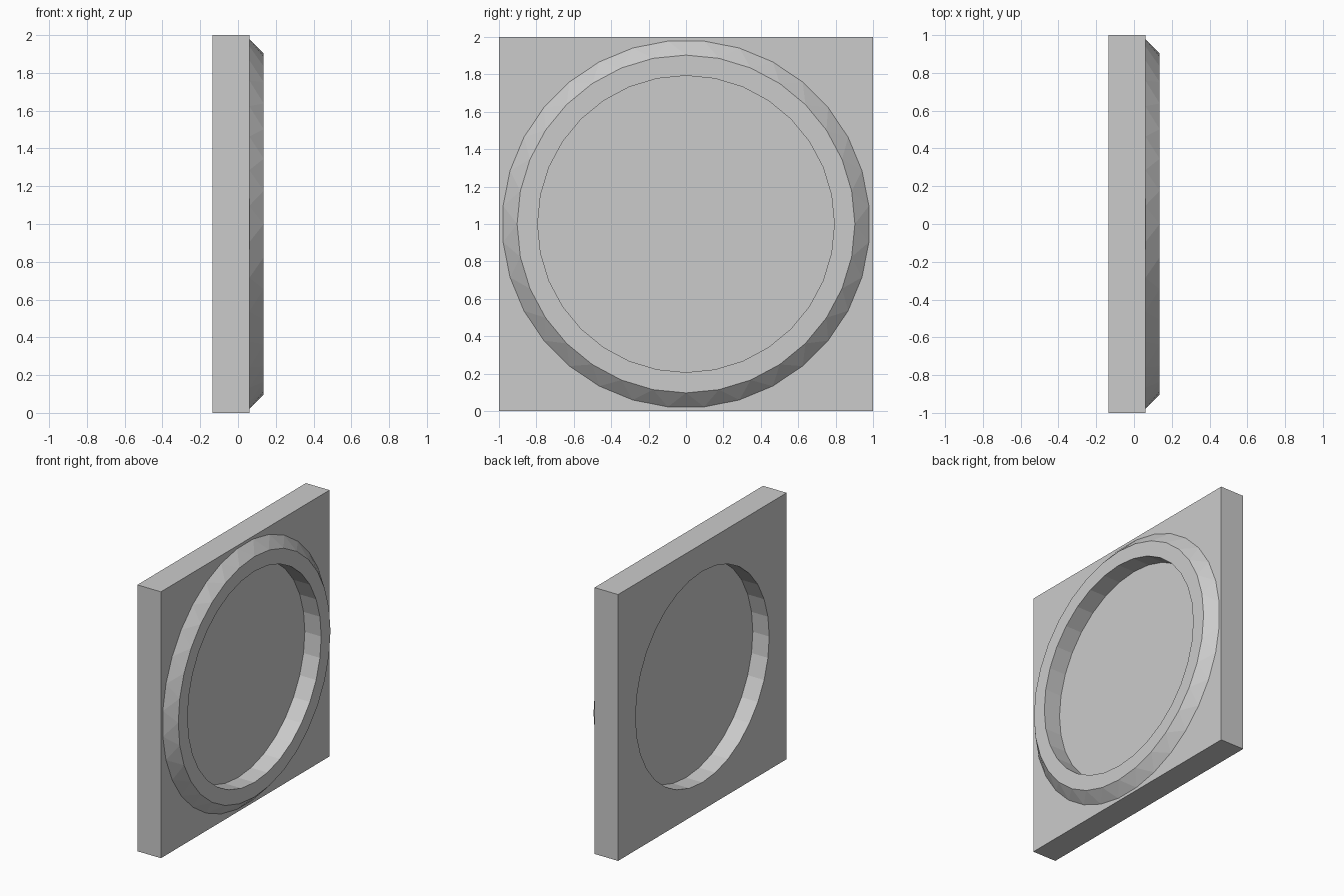
import bpy, bmesh
from math import sin, cos, pi

if "Cube" in bpy.data.objects:
    bpy.data.objects.remove(bpy.data.objects["Cube"])

N = 32            # sides of every round outline
HALF = 0.136      # half of the full thickness
FRONT = 0.06      # front face of the square plate
HOLE = 0.793      # radius of the opening


def loop(x, r, shift=0.0, square=False):
    """Outline in the YZ plane at depth x, round or square."""
    pts = []
    for i in range(N):
        a = 2 * pi * (i + shift) / N
        c, s = cos(a), sin(a)
        k = r / max(abs(c), abs(s)) if square else r
        pts.append((x, k * c, 1 + k * s))
    return pts


def build(name, loops, split=False, cap=False):
    """Join successive outlines into a closed band, or cap a single one."""
    bm = bmesh.new()
    rows = [[bm.verts.new(p) for p in l] for l in loops]
    if cap:
        bm.faces.new(rows[0])
    else:
        for a, b in zip(rows, rows[1:] + rows[:1]):
            for i in range(N):
                j = (i + 1) % N
                if split:
                    bm.faces.new((a[i], a[j], b[j]))
                    bm.faces.new((a[i], b[j], b[i]))
                else:
                    bm.faces.new((a[i], a[j], b[j], b[i]))
        bmesh.ops.recalc_face_normals(bm, faces=bm.faces)
    mesh = bpy.data.meshes.new(name)
    bm.to_mesh(mesh)
    bm.free()
    ob = bpy.data.objects.new(name, mesh)
    bpy.context.collection.objects.link(ob)
    return ob


# square plate with a round opening
build("square_plate", [loop(-HALF, HOLE), loop(-HALF, 1, square=True),
                       loop(FRONT, 1, square=True), loop(FRONT, HOLE)])

# raised rim with a faceted sloping outer side
build("raised_rim", [loop(FRONT, 0.983, 0.5), loop(HALF, 0.903),
                     loop(HALF, HOLE), loop(FRONT, HOLE)], split=True)

# thin panel closing the opening halfway through
build("centre_panel", [loop(0, HOLE)], cap=True)
